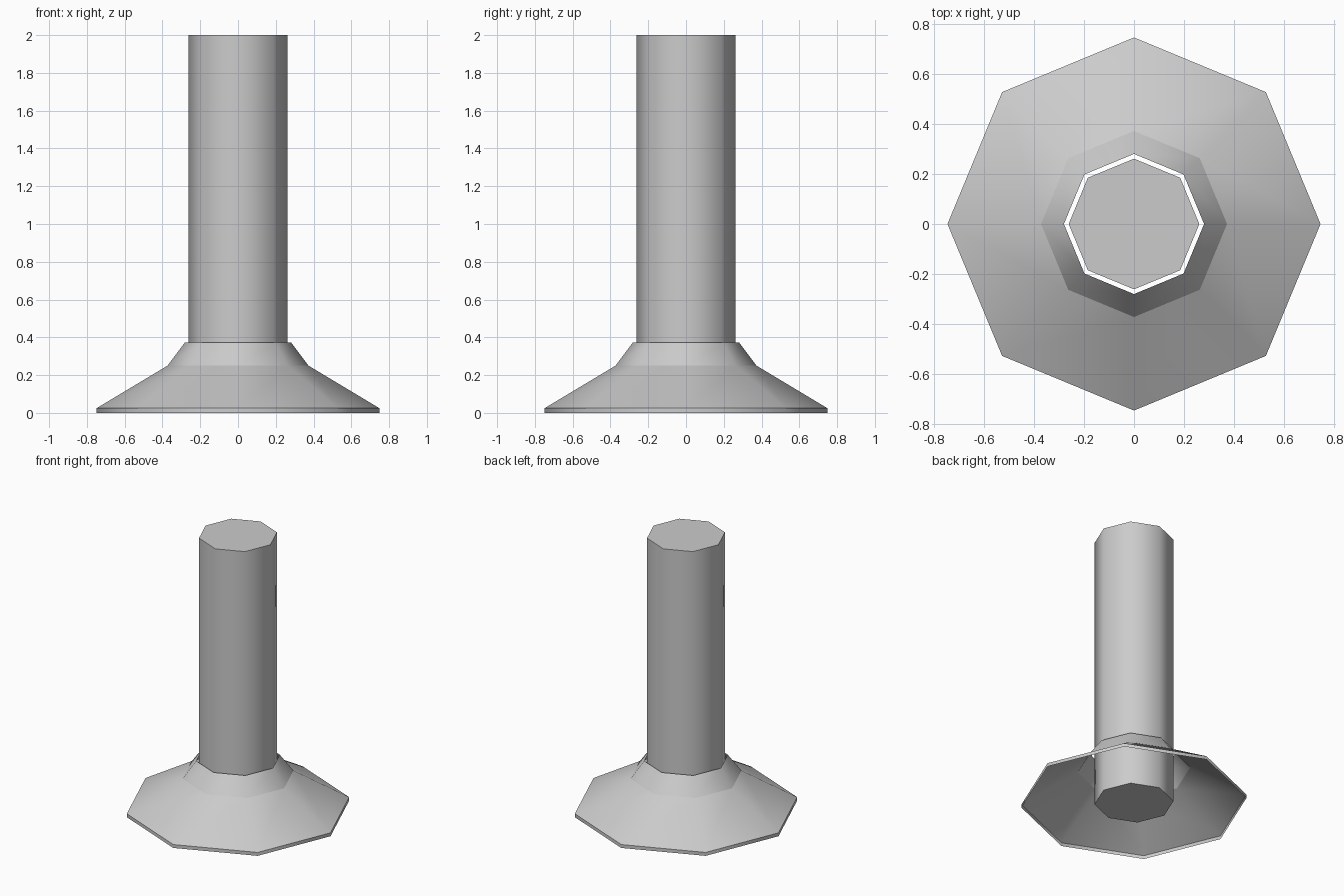
import bpy
import bmesh
from math import cos, sin, tau

cube = bpy.data.objects.get("Cube")
if cube:
    bpy.data.objects.remove(cube, do_unlink=True)

SIDES = 8

grey = bpy.data.materials.new("light_grey")
grey.use_nodes = True
colour = (0.6, 0.6, 0.6, 1)
grey.diffuse_color = colour
grey.node_tree.nodes["Principled BSDF"].inputs["Base Color"].default_value = colour


def turned_part(name, profile, capped=False):
    """Spin a (radius, height) profile, listed bottom to top, into an octagonal part."""
    bm = bmesh.new()
    rings = [[bm.verts.new((r * cos(tau * i / SIDES), r * sin(tau * i / SIDES), z))
              for i in range(SIDES)] for r, z in profile]
    # Smooth around each band, sharp where bands meet
    for low, high in zip(rings, rings[1:]):
        for i in range(SIDES):
            j = (i + 1) % SIDES
            bm.faces.new((low[i], low[j], high[j], high[i])).smooth = True
    for ring in rings:
        for i in range(SIDES):
            bm.edges.get((ring[i], ring[(i + 1) % SIDES])).smooth = False
    if capped:
        bm.faces.new(rings[0][::-1])
        bm.faces.new(rings[-1])
    mesh = bpy.data.meshes.new(name)
    bm.to_mesh(mesh)
    bm.free()
    mesh.materials.append(grey)
    obj = bpy.data.objects.new(name, mesh)
    bpy.context.collection.objects.link(obj)
    return obj


# Solid upright pipe
turned_part("pipe", [(0.262, 0), (0.262, 2)], capped=True)

# Hollow flared collar around the foot, open above and below
turned_part("collar", [(0.748, 0), (0.748, 0.025), (0.373, 0.25), (0.281, 0.373)])
